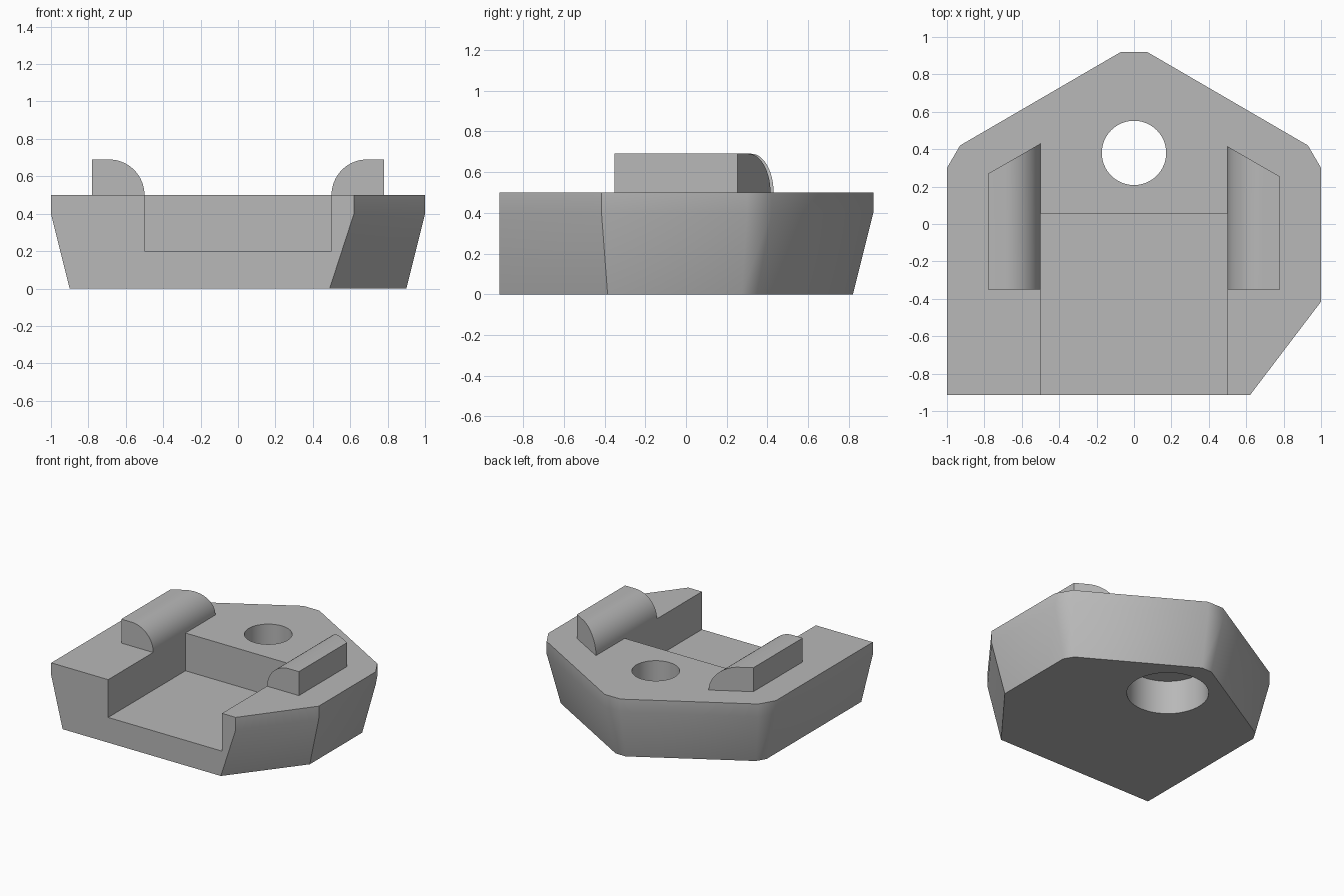
import bpy, bmesh, math

if "Cube" in bpy.data.objects:
    bpy.data.objects.remove(bpy.data.objects["Cube"])

grey = bpy.data.materials.new("plain grey")
grey.use_nodes = True
COLOUR = (0.48, 0.48, 0.48, 1)
grey.diffuse_color = COLOUR
grey.node_tree.nodes["Principled BSDF"].inputs["Base Color"].default_value = COLOUR


def loft(name, rings):
    """Closed solid skinned through rings with equal point counts."""
    bm = bmesh.new()
    loops = [[bm.verts.new(p) for p in ring] for ring in rings]
    n = len(loops[0])
    bm.faces.new(loops[0])
    bm.faces.new(loops[-1])
    for low, high in zip(loops, loops[1:]):
        for i in range(n):
            j = (i + 1) % n
            bm.faces.new((low[i], low[j], high[j], high[i]))
    bmesh.ops.recalc_face_normals(bm, faces=bm.faces)
    mesh = bpy.data.meshes.new(name)
    bm.to_mesh(mesh)
    bm.free()
    obj = bpy.data.objects.new(name, mesh)
    bpy.context.collection.objects.link(obj)
    mesh.materials.append(grey)
    return obj


def select(obj):
    bpy.ops.object.select_all(action='DESELECT')
    obj.select_set(True)
    bpy.context.view_layer.objects.active = obj


def cut(target, cutter):
    cutter.hide_render = True
    mod = target.modifiers.new("cut", 'BOOLEAN')
    mod.operation = 'DIFFERENCE'
    mod.solver = 'EXACT'
    mod.object = cutter
    select(target)
    bpy.ops.object.modifier_apply(modifier=mod.name)
    bpy.data.objects.remove(cutter)


def smooth(obj):
    select(obj)
    bpy.ops.object.shade_smooth_by_angle(angle=math.radians(34))


def bore(name, radius, z0, z1):
    ring = [(radius * math.cos(a), 0.38 + radius * math.sin(a))
            for a in (math.tau * i / 64 for i in range(64))]
    return loft(name, [[(x, y, z) for x, y in ring] for z in (z0, z1)])


# Base block: upright rim above tapered sides
rim = [(-1, -0.915), (0.62, -0.915), (1, -0.415), (1, 0.3), (0.93, 0.42),
       (0.07, 0.92), (-0.07, 0.92), (-0.93, 0.42), (-1, 0.3)]
foot = [(-0.9, -0.915), (0.49, -0.915), (0.9, -0.385), (0.9, 0.273), (0.857, 0.347),
        (0.044, 0.82), (-0.044, 0.82), (-0.857, 0.347), (-0.9, 0.273)]
base = loft("base_block", [[(x, y, z) for x, y in outline]
                           for outline, z in ((foot, 0), (rim, 0.4), (rim, 0.5))])

# Open-fronted pocket
pocket = [(-0.5, -1.2), (0.5, -1.2), (0.5, 0.055), (-0.5, 0.055)]
cut(base, loft("pocket_cutter", [[(x, y, z) for x, y in pocket] for z in (0.2, 0.8)]))

# Through hole with a wider recess underneath
cut(base, bore("recess_cutter", 0.297, -0.1, 0.27))
cut(base, bore("hole_cutter", 0.172, 0.2, 0.7))
smooth(base)

# Rounded rails with slanted back ends
arc = [math.pi / 2 * i / 16 for i in range(17)]
profile = [(0.69 - 0.19 * math.cos(a), 0.5 + 0.19 * math.sin(a)) for a in arc]
profile += [(0.78, 0.69), (0.78, 0.5)]
for name, side, back in (("left_rail", 1, 0.415), ("right_rail", -1, 0.43)):
    front_end = [(side * x, -0.35, z) for x, z in profile]
    back_end = [(side * x, back - 0.575 * (x - 0.5), z) for x, z in profile]
    smooth(loft(name, [front_end, back_end]))
